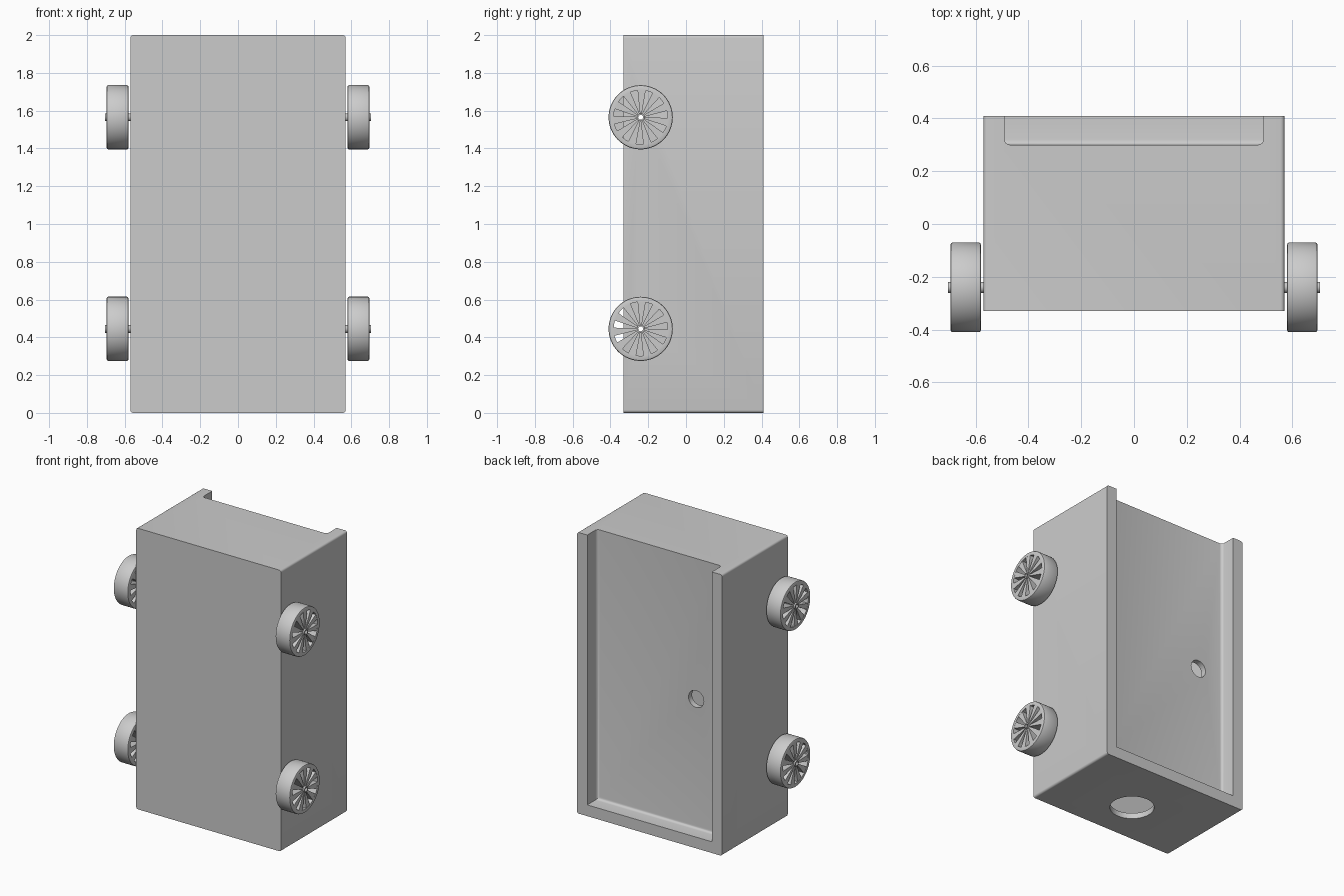
import bpy, bmesh, math
from mathutils import Matrix

if "Cube" in bpy.data.objects:
    bpy.data.objects.remove(bpy.data.objects["Cube"])

grey = bpy.data.materials.new("plain grey")
grey.use_nodes = True
grey.diffuse_color = (0.6, 0.6, 0.6, 1)
grey.node_tree.nodes["Principled BSDF"].inputs["Base Color"].default_value = (0.6, 0.6, 0.6, 1)


def finish(bm, name):
    bmesh.ops.recalc_face_normals(bm, faces=bm.faces)
    mesh = bpy.data.meshes.new(name)
    bm.to_mesh(mesh)
    bm.free()
    mesh.materials.append(grey)
    obj = bpy.data.objects.new(name, mesh)
    bpy.context.collection.objects.link(obj)
    return obj


def smooth(obj):
    bpy.ops.object.select_all(action="DESELECT")
    obj.select_set(True)
    bpy.context.view_layer.objects.active = obj
    bpy.ops.object.shade_smooth_by_angle(angle=math.radians(35))


def box(name, x, y, z, bevel=0, pick=None):
    """Box from three (low, high) ranges, rounding the edges that pick accepts."""
    bm = bmesh.new()
    bmesh.ops.create_cube(bm, size=1)
    for v in bm.verts:
        v.co = [r[0] if c < 0 else r[1] for c, r in zip(v.co, (x, y, z))]
    if bevel:
        edges = [e for e in bm.edges if pick(*e.verts)]
        bmesh.ops.bevel(bm, geom=edges, offset=bevel, segments=4, profile=0.5, affect="EDGES")
    return finish(bm, name)


def rod(name, radius, length, centre, axis, sides=48):
    bm = bmesh.new()
    turn = {"X": Matrix.Rotation(math.pi / 2, 4, "Y"),
            "Y": Matrix.Rotation(math.pi / 2, 4, "X"), "Z": Matrix()}[axis]
    bmesh.ops.create_cone(bm, cap_ends=True, segments=sides, radius1=radius, radius2=radius,
                          depth=length, matrix=Matrix.Translation(centre) @ turn)
    return finish(bm, name)


def cut(target, cutter):
    mod = target.modifiers.new("cut", "BOOLEAN")
    mod.operation, mod.solver, mod.object = "DIFFERENCE", "EXACT", cutter
    bpy.ops.object.select_all(action="DESELECT")
    bpy.context.view_layer.objects.active = target
    target.select_set(True)
    bpy.ops.object.modifier_apply(modifier=mod.name)
    bpy.data.objects.remove(cutter)


def lathe(bm, profile, sides=64):
    """Closed ring about the x axis from (x, radius) points."""
    rings = []
    for i in range(sides):
        a = 2 * math.pi * i / sides
        rings.append([bm.verts.new((x, r * math.cos(a), r * math.sin(a))) for x, r in profile])
    n = len(profile)
    for i in range(sides):
        p, q = rings[i], rings[(i + 1) % sides]
        for j in range(n):
            k = (j + 1) % n
            bm.faces.new((p[j], p[k], q[k], q[j]))


WALL = 0.04
AXLE_Y, AXLES = -0.24, {"lower": 0.445, "upper": 1.565}

# Hollow case with rounded corners
body = box("case", (-0.57, 0.57), (-0.33, 0.41), (0, 2), 0.015,
           lambda a, b: abs(a.co.y - b.co.y) > 0.1)
cut(body, box("cavity", (WALL - 0.57, 0.57 - WALL), (WALL - 0.33, 0.3 - WALL), (WALL, 2 - WALL)))

# Back recess, open at the top, with a rounded floor edge
cut(body, box("recess", (-0.49, 0.49), (0.3, 0.6), (0.08, 2.3), 0.02,
              lambda a, b: max(a.co.y, b.co.y) < 0.4))

# Round holes in the recess floor and the underside
cut(body, rod("back_hole", 0.06, 0.2, (-0.29, 0.3, 1), "Y"))
cut(body, rod("bottom_hole", 0.143, 0.1, (0, -0.02, 0.01), "Z"))
for z in AXLES.values():
    cut(body, rod("axle_bore", 0.014, 1.4, (0, AXLE_Y, z), "X", 24))
smooth(body)

# Wheels: a rounded rim with wedge spokes
SPOKES, HALF, OUTER, INNER, ROUND = 11, 0.0575, 0.17, 0.143, 0.008
rim = [(-HALF, INNER), (-HALF, OUTER - ROUND), (ROUND * 0.3 - HALF, OUTER - ROUND * 0.3),
       (ROUND - HALF, OUTER)]
rim += [(-x, r) for x, r in reversed(rim)]


def wheel(name, centre, phase):
    bm = bmesh.new()
    lathe(bm, rim)
    for i in range(SPOKES):
        mid = phase + 2 * math.pi * i / SPOKES
        corners = []
        for r, spread in ((0.016, 0.26), (0.045, 0.18), (INNER + 0.004, 0.15)):
            corners.append((r, spread))
        outline = [(r, mid - s) for r, s in corners] + [(r, mid + s) for r, s in reversed(corners)]
        sides = [[bm.verts.new((x, r * math.cos(a), r * math.sin(a))) for r, a in outline]
                 for x in (-HALF + 0.001, HALF - 0.001)]
        for loop in sides:
            bm.faces.new(loop)
        for j in range(len(outline)):
            k = (j + 1) % len(outline)
            bm.faces.new((sides[0][j], sides[0][k], sides[1][k], sides[1][j]))
    obj = finish(bm, name)
    obj.location = centre
    smooth(obj)


for level, z in AXLES.items():
    # Hollow axle through the case
    bm = bmesh.new()
    lathe(bm, [(-0.705, 0.013), (-0.705, 0.021), (0.705, 0.021), (0.705, 0.013)], 24)
    axle = finish(bm, level + "_axle")
    axle.location = (0, AXLE_Y, z)
    smooth(axle)
    for side, s in (("left", 1), ("right", -1)):
        turn = math.pi / SPOKES if (level, side) == ("upper", "right") else 0
        wheel(f"{level}_{side}_wheel", (s * 0.6375, AXLE_Y, z), math.radians(153.4) + turn)
